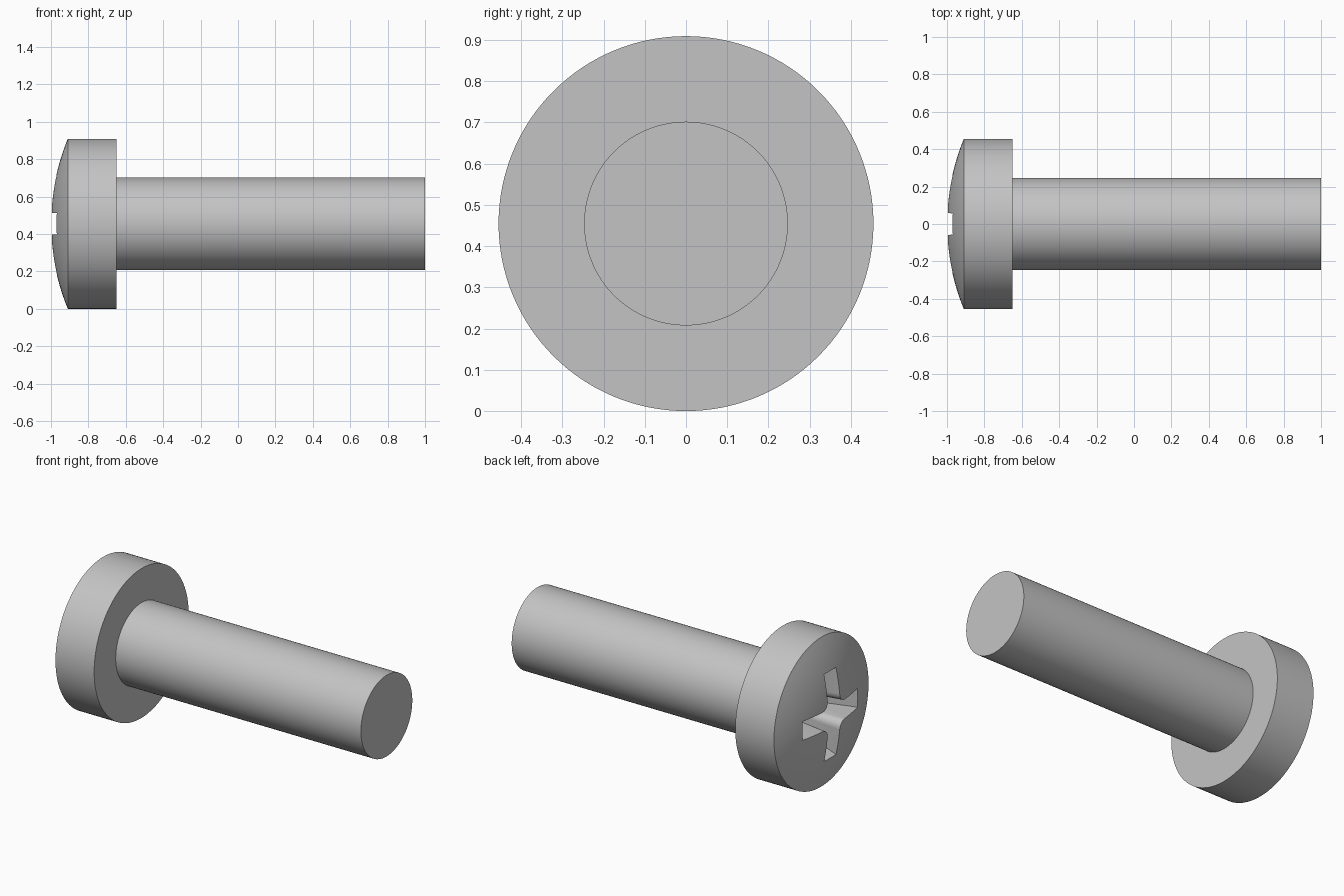
import bpy, bmesh, math
from mathutils import Matrix, Vector

cube = bpy.data.objects.get("Cube")
if cube:
    bpy.data.objects.remove(cube, do_unlink=True)

HEAD_R, SHAFT_R = 0.4545, 0.247
AXIS_Z = HEAD_R
SEGMENTS = 128

steel = bpy.data.materials.new("grey steel")
steel.use_nodes = True
colour = (0.55, 0.55, 0.55, 1)
steel.diffuse_color = colour
steel.node_tree.nodes["Principled BSDF"].inputs["Base Color"].default_value = colour


def add_object(name, bm):
    bmesh.ops.recalc_face_normals(bm, faces=bm.faces)
    mesh = bpy.data.meshes.new(name)
    bm.to_mesh(mesh)
    bm.free()
    mesh.materials.append(steel)
    obj = bpy.data.objects.new(name, mesh)
    obj.location.z = AXIS_Z
    bpy.context.collection.objects.link(obj)
    return obj


def loft(name, rings):
    """Skin matching rings of points and cap both ends."""
    bm = bmesh.new()
    loops = [[bm.verts.new(p) for p in ring] for ring in rings]
    for a, b in zip(loops, loops[1:]):
        for i in range(len(a)):
            j = (i + 1) % len(a)
            bm.faces.new((a[i], a[j], b[j], b[i]))
    bm.faces.new(loops[0])
    bm.faces.new(loops[-1])
    return add_object(name, bm)


def circle(x, r):
    return [(x, r * math.cos(math.tau * i / SEGMENTS), r * math.sin(math.tau * i / SEGMENTS))
            for i in range(SEGMENTS)]


def cross(x, reach, half, fillet):
    """Four-armed outline with rounded inner corners."""
    quarter = [Vector((x, reach, -half)), Vector((x, reach, half))]
    centre = half + fillet
    for k in range(7):
        a = math.radians(270 - 15 * k)
        quarter.append(Vector((x, centre + fillet * math.cos(a), centre + fillet * math.sin(a))))
    return [Matrix.Rotation(math.radians(90 * q), 3, 'X') @ p for q in range(4) for p in quarter]


def activate(obj):
    bpy.ops.object.select_all(action='DESELECT')
    obj.select_set(True)
    bpy.context.view_layer.objects.active = obj


# Pan head: shallow spherical dome on a short cylinder
dome_h = 0.09
dome_r = (HEAD_R ** 2 + dome_h ** 2) / (2 * dome_h)
rings = [circle(-0.65, HEAD_R)]
for k in range(14):
    r = HEAD_R * (1 - k / 14)
    rings.append(circle(-1 + dome_r - math.sqrt(dome_r ** 2 - r ** 2), r))
head = loft("screw_head", rings)

# Tapered cross recess
cutter = loft("recess_cutter", [cross(-1.03, 0.29, 0.06, 0.05), cross(-0.74, 0.17, 0.045, 0.04)])
cutter.hide_render = True
cut = head.modifiers.new("cross recess", 'BOOLEAN')
cut.operation = 'DIFFERENCE'
cut.solver = 'EXACT'
cut.object = cutter
activate(head)
bpy.ops.object.modifier_apply(modifier=cut.name)
bpy.data.objects.remove(cutter, do_unlink=True)

# Plain shaft, seated slightly into the head
shaft = loft("screw_shaft", [circle(-0.66, SHAFT_R), circle(1, SHAFT_R)])

for part in (head, shaft):
    activate(part)
    bpy.ops.object.shade_smooth_by_angle(angle=math.radians(18))
